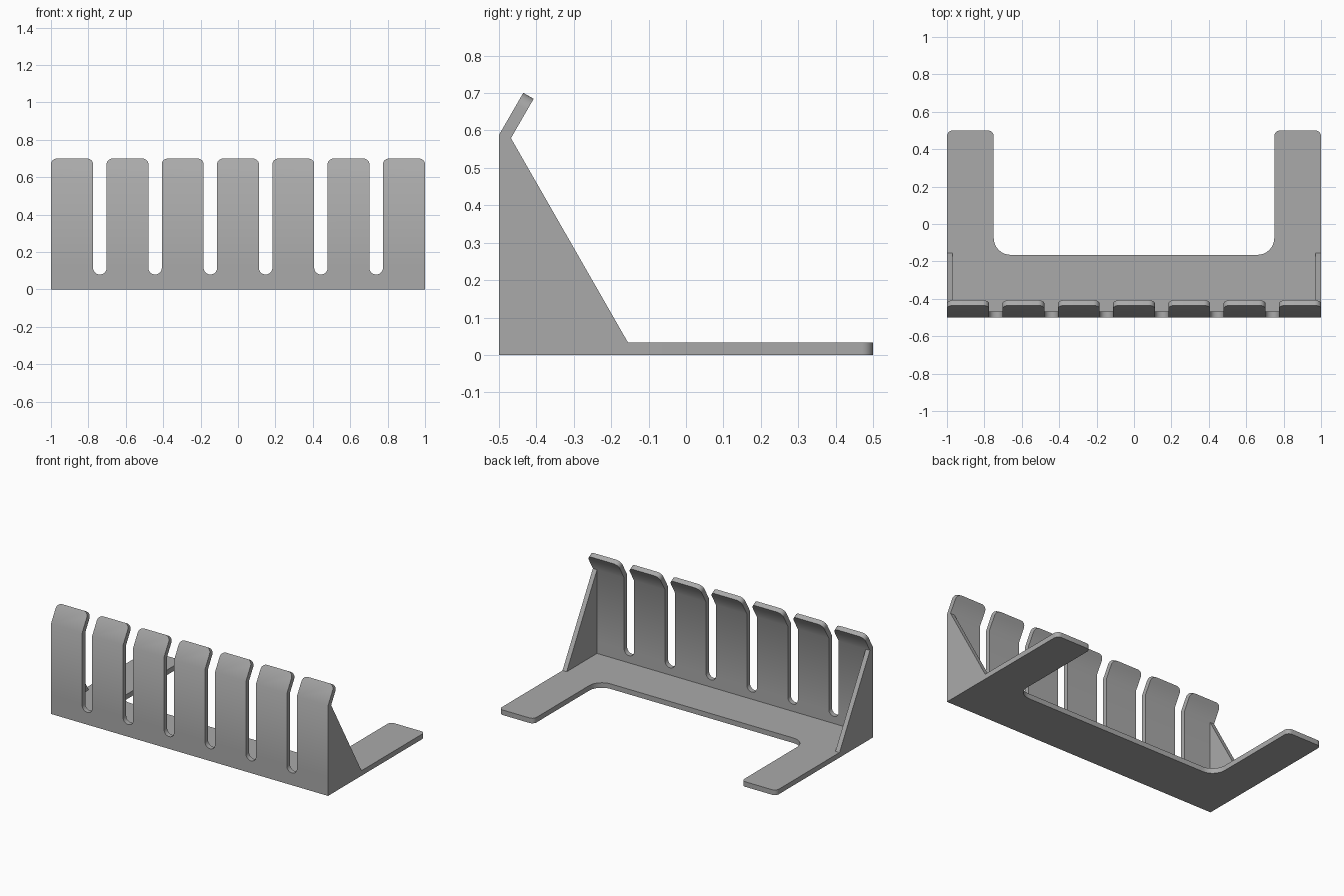
import bpy, bmesh, math
from mathutils import Vector

if "Cube" in bpy.data.objects:
    bpy.data.objects.remove(bpy.data.objects["Cube"])

T = 0.032            # sheet thickness
BEND = 0.588         # height of the bend on the front face
LIP = 0.13           # length of the tilted lip
TILT = math.radians(30)

grey = bpy.data.materials.new("plain grey")
grey.diffuse_color = (0.4, 0.4, 0.4, 1)
grey.use_nodes = True
grey.node_tree.nodes["Principled BSDF"].inputs["Base Color"].default_value = grey.diffuse_color


def rounded(points, steps=8):
    """Outline from (u, v, radius) corners, with each corner filleted."""
    out = []
    for i, (u, v, r) in enumerate(points):
        p = Vector((u, v))
        if r == 0:
            out.append(p)
            continue
        a = (Vector(points[i - 1][:2]) - p).normalized()
        b = (Vector(points[(i + 1) % len(points)][:2]) - p).normalized()
        centre = p + (a + b) * r          # right-angled corners
        for k in range(steps + 1):
            t = k / steps * math.pi / 2
            out.append(centre - b * r * math.cos(t) - a * r * math.sin(t))
    return out


def slab(name, outline, place, thickness, cuts=()):
    """Flat outline, split at the given v heights, thickened and placed."""
    bm = bmesh.new()
    bm.faces.new([bm.verts.new((p.x, 0, p.y)) for p in outline])
    for h in cuts:
        bmesh.ops.bisect_plane(bm, geom=bm.verts[:] + bm.edges[:] + bm.faces[:],
                               plane_co=(0, 0, h), plane_no=(0, 0, 1), dist=1e-5)
    new = bmesh.ops.extrude_face_region(bm, geom=bm.faces[:], use_keep_orig=True)
    for v in new["geom"]:
        if isinstance(v, bmesh.types.BMVert):
            v.co.y = thickness
    for v in bm.verts:
        v.co = place(v.co.x, v.co.z, v.co.y)
    bmesh.ops.recalc_face_normals(bm, faces=bm.faces[:])
    mesh = bpy.data.meshes.new(name)
    bm.to_mesh(mesh)
    bm.free()
    mesh.materials.append(grey)
    ob = bpy.data.objects.new(name, mesh)
    bpy.context.collection.objects.link(ob)
    bpy.ops.object.select_all(action='DESELECT')
    ob.select_set(True)
    bpy.context.view_layer.objects.active = ob
    bpy.ops.object.shade_smooth_by_angle(angle=math.radians(35))
    return ob


# Slotted front wall with the top of every finger bent backwards
def bent(x, s, t):
    if s < BEND - 1e-4:
        return Vector((x, -0.5 + t, s))
    if s < BEND + 1e-4:                    # mitred bend line
        return Vector((x, -0.5 + t, BEND - t * math.tan(TILT / 2)))
    d = s - BEND
    return Vector((x, -0.5 + d * math.sin(TILT) + t * math.cos(TILT),
                   BEND + d * math.cos(TILT) - t * math.sin(TILT)))


HALF, PITCH, FLOOR, R = 0.036, 0.2955, 0.08, 0.035
top = BEND + LIP
corners = [(-1, 0, 0), (-1, top, R)]
for i in range(6):
    c = (i - 2.5) * PITCH
    corners += [(c - HALF, top, R), (c - HALF, FLOOR, HALF - 0.0005),
                (c + HALF, FLOOR, HALF - 0.0005), (c + HALF, top, R)]
corners += [(1, top, R), (1, 0, 0)]
slab("finger_wall", rounded(corners), bent, T, cuts=(FLOOR + HALF, BEND))

# U-shaped base plate with two arms
base = [(-1, -0.5 + T, 0), (1, -0.5 + T, 0), (1, 0.5, 0.03), (0.75, 0.5, 0.03),
        (0.75, -0.165, 0.09), (-0.75, -0.165, 0.09), (-0.75, 0.5, 0.03), (-1, 0.5, 0.03)]
slab("base_plate", rounded(base), lambda u, v, t: Vector((u, v, t)), 0.033)

# Triangular gussets at both ends
gusset = [(-0.5 + T, 0.033, 0), (-0.155, 0.033, 0), (-0.5 + T, BEND - T * math.tan(TILT / 2), 0)]
for side, name in ((-1, "left_gusset"), (1, "right_gusset")):
    slab(name, rounded(gusset), lambda u, v, t: Vector((side * (1 - t), u, v)), 0.03)
